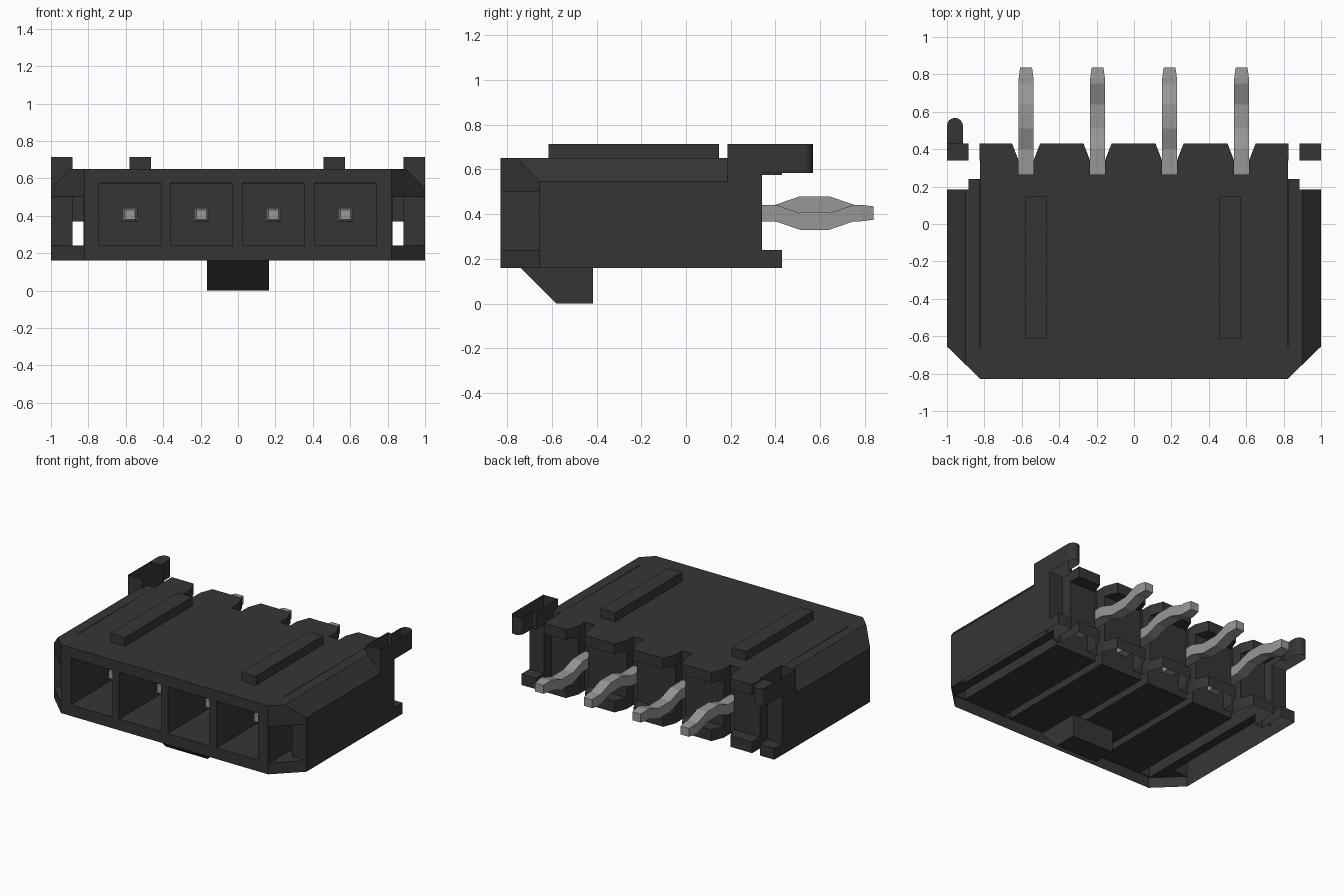
import bpy, bmesh, math
from mathutils import Vector

if "Cube" in bpy.data.objects:
    bpy.data.objects.remove(bpy.data.objects["Cube"], do_unlink=True)


def material(name, rgb, rough, metal=0.0):
    m = bpy.data.materials.new(name)
    m.use_nodes = True
    m.diffuse_color = (*rgb, 1)
    b = m.node_tree.nodes["Principled BSDF"]
    b.inputs["Base Color"].default_value = (*rgb, 1)
    b.inputs["Roughness"].default_value = rough
    b.inputs["Metallic"].default_value = metal
    return m


BLACK = material("black plastic", (0.036, 0.036, 0.036), 0.6)
METAL = material("grey metal", (0.31, 0.31, 0.31), 0.5)
PINS = (-0.577, -0.195, 0.19, 0.575)


def finish(name, bm, mat=BLACK, flip=False):
    bmesh.ops.recalc_face_normals(bm, faces=bm.faces)
    if flip:
        bmesh.ops.reverse_faces(bm, faces=bm.faces)
    me = bpy.data.meshes.new(name)
    bm.to_mesh(me)
    bm.free()
    me.materials.append(mat)
    ob = bpy.data.objects.new(name, me)
    bpy.context.collection.objects.link(ob)
    return ob


def extrude(name, pts, lo, hi, axis="z", low_cap=True, high_cap=True,
            closed=True, flip=False):
    """Sweep a 2D outline along an axis, with optional end caps."""
    place = {"x": lambda p, h: (h, p[0], p[1]),
             "y": lambda p, h: (p[0], h, p[1]),
             "z": lambda p, h: (p[0], p[1], h)}[axis]
    bm = bmesh.new()
    a = [bm.verts.new(place(p, lo)) for p in pts]
    b = [bm.verts.new(place(p, hi)) for p in pts]
    n = len(pts)
    for i in range(n if closed else n - 1):
        j = (i + 1) % n
        bm.faces.new((a[i], a[j], b[j], b[i]))
    if low_cap:
        bm.faces.new(a)
    if high_cap:
        bm.faces.new(b)
    return finish(name, bm, flip=flip)


def sheet(name, pts, lo, hi, closed=True):
    return extrude(name, pts, lo, hi, "z", False, False, closed)


def rect(x0, x1, y0, y1):
    return [(x0, y0), (x1, y0), (x1, y1), (x0, y1)]


def box(name, x0, x1, y0, y1, z0, z1):
    return extrude(name, rect(x0, x1, y0, y1), z0, z1)


def hull(name, pts):
    bm = bmesh.new()
    for p in pts:
        bm.verts.new(p)
    bmesh.ops.convex_hull(bm, input=bm.verts)
    bmesh.ops.dissolve_limit(bm, angle_limit=0.01, verts=bm.verts, edges=bm.edges)
    return finish(name, bm)


def back_edge(yb):
    """Rear outline from -x to +x with a notch at every pin."""
    pts = [(-0.825, yb)]
    for c in PINS:
        half = [(0.04, 0.34), (0.04, 0.265)]
        if yb > 0.4:
            half.insert(0, (0.075, yb))
        pts += [(c - w, y) for w, y in half]
        pts += [(c + w, y) for w, y in reversed(half)]
    return pts + [(0.825, yb)]


# Housing: notched top plate, thin side and back walls, open lower skirt
extrude("top_plate", back_edge(0.43) + [(0.82, -0.83), (-0.82, -0.83)], 0.575, 0.65)
sheet("housing_walls", [(-0.825, -0.825)] + back_edge(0.34) + [(0.825, -0.825)],
      0.24, 0.575, closed=False)
ear_edge = [(0.825, 0.24), (0.885, 0.24), (0.885, 0.43), (1, 0.43), (1, -0.655), (0.82, -0.83)]
sheet("lower_skirt", back_edge(0.43) + ear_edge + [(-x, y) for x, y in reversed(ear_edge)],
      0.16, 0.24)

# Ledges under the rear teeth
sides = [-0.825] + [c + s for c in PINS for s in (-0.075, 0.075)] + [0.825]
for i in range(0, len(sides), 2):
    l, r = sides[i], sides[i + 1]
    li = l if i == 0 else l - 0.035
    ri = r if i == len(sides) - 2 else r + 0.035
    extrude("rear_ledge", [(l, 0.43), (r, 0.43), (ri, 0.34), (li, 0.34)], 0.235, 0.24)

# Front frame around the four sockets
edges = [-0.82] + [c + s for c in PINS for s in (-0.165, 0.165)] + [0.82]
for i in range(0, len(edges), 2):
    box("front_strip", edges[i], edges[i + 1], -0.83, -0.822, 0.24, 0.575)

# Sockets and pins
for k, c in enumerate(PINS):
    extrude("socket", rect(c - 0.165, c + 0.165, 0.24, 0.572), -0.83, 0.1, "y",
            low_cap=False, flip=True)
    d = 0.038 if k % 2 == 0 else -0.038
    stations = [(-0.6, 0, 0.026), (-0.54, 0, 0.037), (0.4, 0, 0.037), (0.51, d, 0.037),
                (0.64, d, 0.037), (0.75, 0, 0.037), (0.78, 0, 0.037), (0.838, 0, 0.03)]
    bm = bmesh.new()
    rings = [[bm.verts.new((c + sx * h * 1.06, y, 0.405 + dz + sz * h))
              for sx, sz in ((-1, -1), (1, -1), (1, 1), (-1, 1))]
             for y, dz, h in stations]
    for a, b in zip(rings, rings[1:]):
        for i in range(4):
            j = (i + 1) % 4
            bm.faces.new((a[i], a[j], b[j], b[i]))
    bm.faces.new(rings[0])
    bm.faces.new(rings[-1])
    finish("pin", bm, METAL)

# Top guide ribs
for x in (-0.522, 0.515):
    box("top_rib", x - 0.057, x + 0.057, -0.615, 0.148, 0.65, 0.713)

# Wedge-shaped key below
extrude("bottom_key", [(-0.74, 0.16), (-0.58, 0), (-0.415, 0), (-0.415, 0.16)],
        -0.165, 0.165, "x", high_cap=True)

# Ears on both sides
for s, side in ((-1, "right"), (1, "left")):
    def X(pts):
        return [(s * p[0], *p[1:]) for p in pts]

    # sloped upper rail and its chamfered front corner
    extrude(side + "_ear_rail", X([(0.825, 0.5), (1, 0.5), (1, 0.545), (0.9, 0.65), (0.825, 0.65)]),
            -0.655, 0.185, "y")
    hull(side + "_ear_corner", X([
        (0.82, -0.83, 0.5), (1, -0.655, 0.5), (0.82, -0.655, 0.5),
        (1, -0.655, 0.545), (0.82, -0.83, 0.65), (0.9, -0.752, 0.65),
        (0.9, -0.655, 0.65), (0.82, -0.655, 0.65)]))
    # outer wall, bridge to the housing and channel floor
    extrude(side + "_ear_wall", X(rect(0.885, 1, -0.655, 0.185)), 0.24, 0.5,
            low_cap=False, high_cap=False)
    extrude(side + "_ear_bridge", X(rect(0.825, 0.885, -0.385, 0.24)), 0.37, 0.65)
    extrude(side + "_ear_floor", X([(0.82, -0.83), (1, -0.655), (0.885, -0.655),
                                    (0.885, 0.24), (0.82, 0.24)]), 0.235, 0.24)
    extrude(side + "_ear_foot", X(rect(0.885, 1, 0.34, 0.43)), 0.235, 0.24)
    # rear wall and upright arm, open at the top
    sheet(side + "_rear_wall", X(rect(0.885, 1, 0.185, 0.34)), 0.24, 0.585)
    tip = [(0.9575 + 0.0425 * math.cos(a), 0.525 + 0.0425 * math.sin(a))
           for a in [math.pi * i / 8 for i in range(9)]]
    sheet(side + "_arm", X([(0.885, 0.185), (1, 0.185)] + tip
                           + [(0.915, 0.43), (0.885, 0.43)]), 0.585, 0.713)
    if s < 0:
        extrude(side + "_arm_cap", X([(1, 0.43)] + tip + [(0.915, 0.43)]), 0.705, 0.713)
